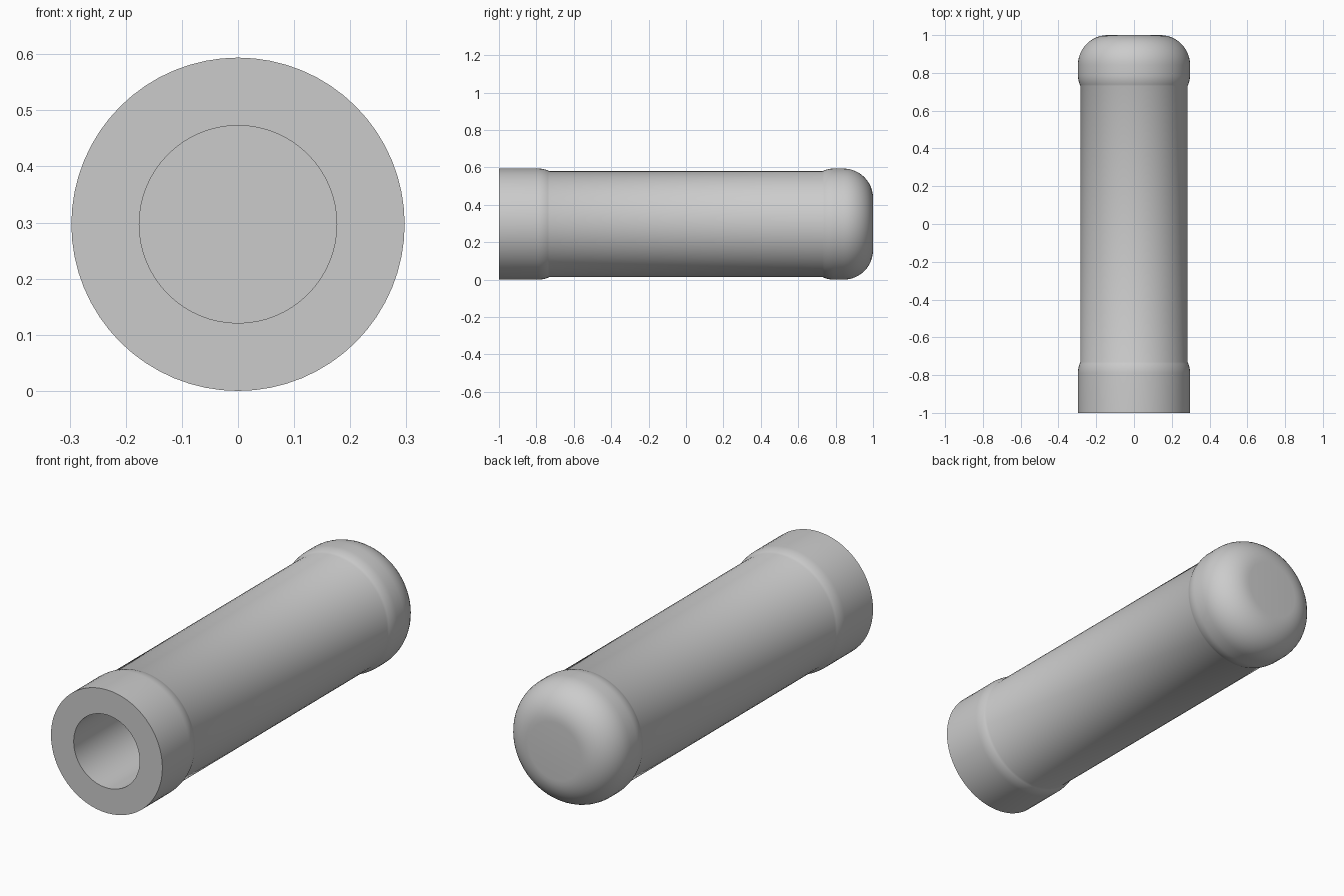
import bpy
import bmesh
import math
from mathutils import Matrix, Vector

cube = bpy.data.objects.get("Cube")
if cube:
    bpy.data.objects.remove(cube)

RADIUS, BODY, BORE = 0.297, 0.283, 0.176
ROUND = 0.158      # corner radius of the closed end
SIDES = 64

grey = bpy.data.materials.new("plain grey")
grey.use_nodes = True
COLOUR = (0.6, 0.6, 0.6, 1)
grey.diffuse_color = COLOUR
grey.node_tree.nodes["Principled BSDF"].inputs["Base Color"].default_value = COLOUR


def shoulder(y, direction, steps=6):
    """Convex step from a collar of full radius down to the body."""
    drop, run = RADIUS - BODY, 0.06
    arc = (run ** 2 + drop ** 2) / (2 * drop)
    sweep = math.asin(run / arc)
    angles = [sweep * i / steps for i in range(steps + 1)]
    return [(RADIUS - arc * (1 - math.cos(a)), y + direction * arc * math.sin(a))
            for a in angles]


# Half section as (radius, y): bore floor, bore, rim, collar, body, rounded end
profile = [(0, 0.85), (BORE, 0.85), (BORE, -1), (RADIUS, -1)]
profile += shoulder(-0.79, 1)
profile += reversed(shoulder(0.79, -1))
for i in range(13):
    a = math.pi / 2 * i / 12
    profile.append((RADIUS - ROUND * (1 - math.cos(a)), 1 - ROUND * (1 - math.sin(a))))
profile.append((0, 1))

# Revolve the section around the long axis
bm = bmesh.new()
verts = [bm.verts.new((r, y, 0)) for r, y in profile]
edges = [bm.edges.new(pair) for pair in zip(verts, verts[1:])]
bmesh.ops.spin(bm, geom=verts + edges, cent=(0, 0, 0), axis=(0, 1, 0),
               angle=2 * math.pi, steps=SIDES, use_duplicate=False)
bmesh.ops.remove_doubles(bm, verts=bm.verts, dist=0.0001)
bmesh.ops.recalc_face_normals(bm, faces=bm.faces)
bmesh.ops.transform(bm, matrix=Matrix.Translation(Vector((0, 0, RADIUS))), verts=bm.verts)

mesh = bpy.data.meshes.new("hollow_tube")
bm.to_mesh(mesh)
bm.free()
mesh.materials.append(grey)
tube = bpy.data.objects.new("hollow_tube", mesh)
bpy.context.collection.objects.link(tube)

# Smooth sides with crisp rims
bpy.ops.object.select_all(action='DESELECT')
tube.select_set(True)
bpy.context.view_layer.objects.active = tube
bpy.ops.object.shade_smooth_by_angle(angle=math.radians(30))
